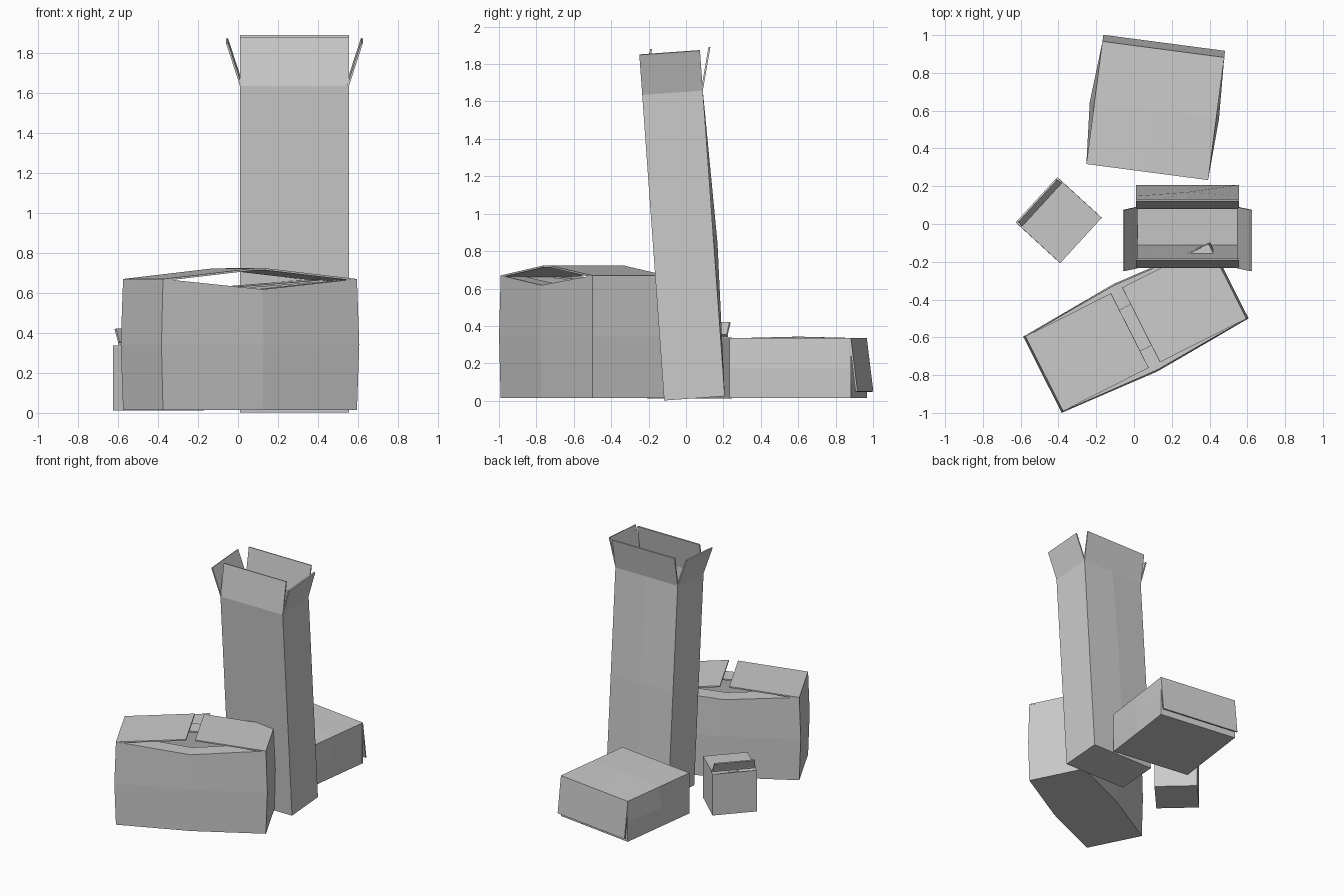
import bpy
from math import sin, cos, radians
from mathutils import Matrix, Vector

if "Cube" in bpy.data.objects:
    bpy.data.objects.remove(bpy.data.objects["Cube"])

THICK = 0.01
NORMALS = [Vector((0, -1, 0)), Vector((1, 0, 0)), Vector((0, 1, 0)), Vector((-1, 0, 0))]
WALLS = ["front", "right", "back", "left"]


def sheet(name, verts, faces, matrix, offset):
    """Cardboard sheet: a thin surface given thickness."""
    me = bpy.data.meshes.new(name)
    me.from_pydata(verts, [], faces)
    ob = bpy.data.objects.new(name, me)
    bpy.context.collection.objects.link(ob)
    ob.matrix_world = matrix
    mod = ob.modifiers.new("thickness", 'SOLIDIFY')
    mod.thickness = THICK
    mod.offset = offset
    return ob


def place(x, y, z, *rotations):
    m = Matrix.Translation((x, y, z))
    for angle, axis in rotations:
        m = m @ Matrix.Rotation(radians(angle), 4, axis)
    return m


def carton(name, size, matrix, flaps, bulge=(0, 0, 0, 0), levels=(0, 1, 0),
           swell=0.0, sag=(0, 0, 0, 0)):
    """Open box along local z. flaps: wall index -> (length, outward angle)."""
    L, W, H = size
    corners = [Vector((sx * L / 2, sy * W / 2, 0))
               for sx, sy in ((-1, -1), (1, -1), (1, 1), (-1, 1))]
    rings = []
    for k in range(3):
        ring = []
        for i in range(4):
            a, b = corners[i], corners[(i + 1) % 4]
            grow = 1 + (swell if k == 1 else 0)
            z = Vector((0, 0, H * k / 2))
            mid = (a + b) / 2 * grow + NORMALS[i] * bulge[i] * levels[k] + z
            if k == 2:
                mid.z -= sag[i]
            ring += [a * grow + z, mid]
        rings.append(ring)
    # walls and floor
    verts = [v for r in rings for v in r]
    faces = [tuple(reversed(range(8)))]
    for k in range(2):
        for j in range(8):
            n = (j + 1) % 8
            faces.append((8 * k + j, 8 * k + n, 8 * k + 8 + n, 8 * k + 8 + j))
    sheet(name + "_body", verts, faces, matrix, -1)
    # flaps hinged on the rim
    for i, (length, angle) in flaps.items():
        t = radians(angle)
        d = (Vector((0, 0, 1)) * cos(t) + NORMALS[i] * sin(t)) * length
        hinge = [rings[2][2 * i], rings[2][2 * i + 1], rings[2][(2 * i + 2) % 8]]
        outer = [p + d for p in hinge]
        sheet(f"{name}_{WALLS[i]}_flap", hinge + outer,
              [(0, 1, 4, 3), (1, 2, 5, 4)], matrix, -1)


# tall leaning box with upright flaps
carton("tall_box", (0.545, 0.325, 1.638), place(0.2825, 0.045, 0.013, (4.1, 'X')),
       {0: (0.25, -14), 1: (0.225, 18), 2: (0.235, 14), 3: (0.225, 18)},
       bulge=(0, 0, 0.02, 0))

# wide bulging box, top flaps nearly shut
carton("wide_box", (1.087, 0.443, 0.655), place(0.01, -0.548, 0.015, (26.8, 'Z')),
       {0: (0.13, -91), 1: (0.515, -84), 2: (0.13, -91), 3: (0.51, -84)},
       bulge=(0.03, 0, 0.03, 0), levels=(1, 1.1, 1), swell=0.02,
       sag=(0.052, 0, 0.04, 0))

# flat box lying on its side, opening to the rear
carton("flat_box", (0.65, 0.32, 0.655), place(0.07, 0.275, 0.175, (-7.5, 'Z'), (-90, 'X')),
       {0: (0.288, -83), 1: (0.28, -100), 2: (0.28, -92), 3: (0.28, -96)},
       bulge=(0.008, 0.015, 0, 0.025))

# small box with a lid and raised tuck flap
small = place(-0.398, 0.02, 0.012, (-42.5, 'Z'))
carton("small_box", (0.318, 0.325, 0.325), small,
       {0: (0.13, -95), 1: (0.285, -87), 2: (0.13, -95)})
lid_x, lid_z = 0.159 - 0.285, 0.34
sheet("small_box_tuck_flap",
      [(lid_x, -0.155, lid_z), (lid_x, 0.155, lid_z),
       (lid_x - 0.03, 0.15, lid_z + 0.068), (lid_x - 0.03, -0.15, lid_z + 0.068)],
      [(0, 1, 2, 3)], small, 0)
